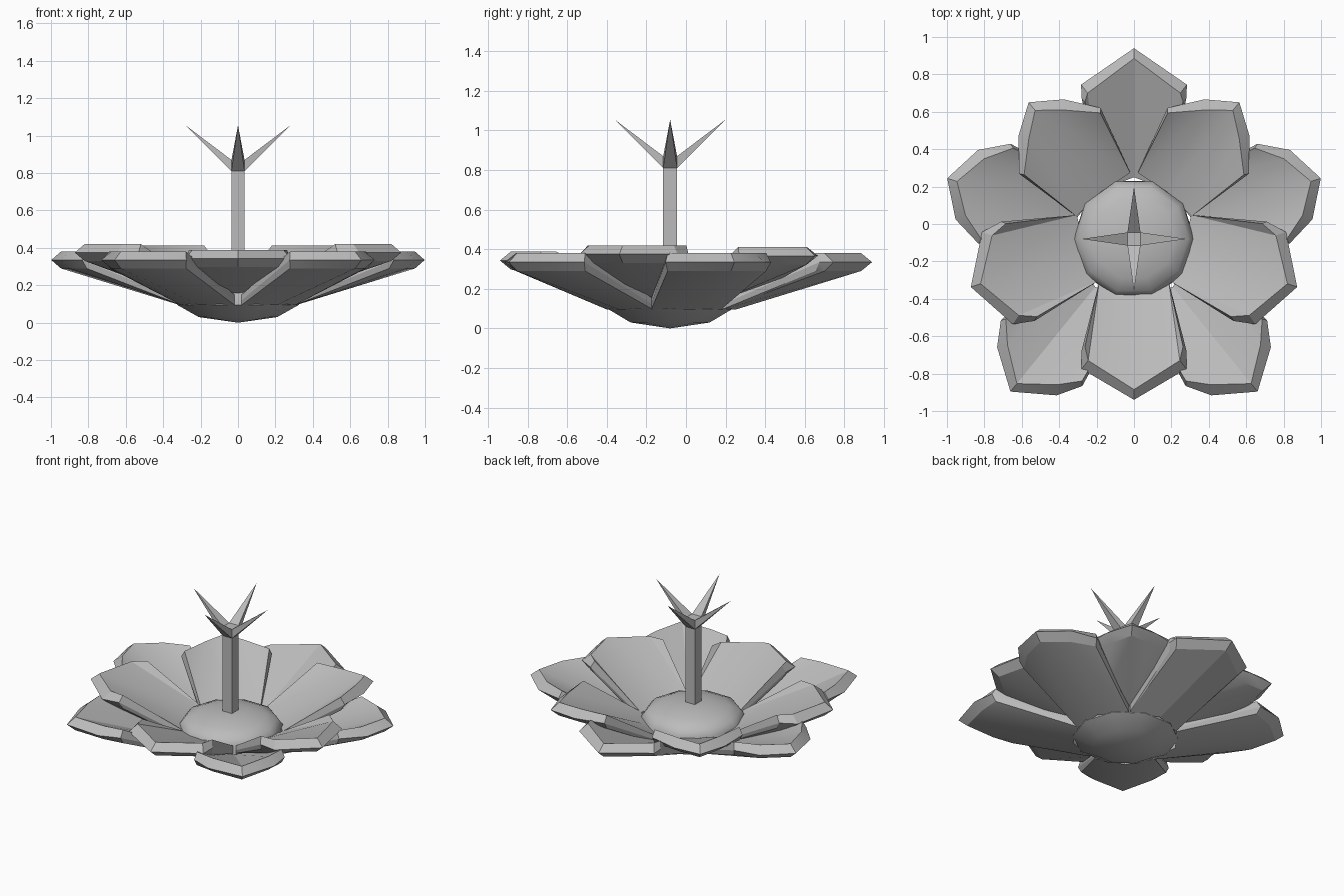
import bpy, bmesh
from math import sin, cos, pi, radians

if "Cube" in bpy.data.objects:
    bpy.data.objects.remove(bpy.data.objects["Cube"])

grey = bpy.data.materials.new("plain grey")
grey.use_nodes = True
grey.diffuse_color = (0.5, 0.5, 0.5, 1)
grey.node_tree.nodes["Principled BSDF"].inputs["Base Color"].default_value = (0.5, 0.5, 0.5, 1)

CENTRE_Y = -0.08


def finish(bm, name, smooth_angle=None):
    bmesh.ops.recalc_face_normals(bm, faces=bm.faces)
    mesh = bpy.data.meshes.new(name)
    bm.to_mesh(mesh)
    bm.free()
    mesh.materials.append(grey)
    obj = bpy.data.objects.new(name, mesh)
    bpy.context.collection.objects.link(obj)
    if smooth_angle:
        bpy.ops.object.select_all(action='DESELECT')
        obj.select_set(True)
        bpy.context.view_layer.objects.active = obj
        bpy.ops.object.shade_smooth_by_angle(angle=radians(smooth_angle))


def outline(side, corner, tip, base_mid):
    """Closed petal outline as (distance from centre, sideways) pairs."""
    half = [(0.26, 0.185), side, corner]
    return ([(base_mid, 0)] + half + [(tip, 0)]
            + [(r, -w) for r, w in reversed(half)])


def petal(name, angle, cy, reach, corner, base_mid, base_zs, rim_zs):
    """Rising wedge with a bevelled lip around its pointed outer end."""
    back, width = corner
    full = outline((reach - 0.265, 0.28), (reach - back, width), reach, base_mid)
    inset = outline((reach - 0.285, 0.262), (reach - back - 0.045, width - 0.035),
                    reach - 0.055, base_mid)
    a = radians(angle)
    bm = bmesh.new()
    rings = []
    for shape, zb, zr in zip((inset, full, inset), base_zs, rim_zs):
        rings.append([bm.verts.new((r * cos(a) - w * sin(a),
                                    r * sin(a) + w * cos(a) + cy,
                                    zb if i in (0, 1, 7) else zr))
                      for i, (r, w) in enumerate(shape)])
    # Walls and lip
    for low, high in zip(rings, rings[1:]):
        for i in range(8):
            j = (i + 1) % 8
            bm.faces.new((low[i], low[j], high[j], high[i]))
    # Underside and upper surface, folded along the spine
    for ring in (rings[0], rings[2]):
        for face in ((0, 1, 3, 4), (1, 2, 3), (4, 5, 7, 0), (5, 6, 7)):
            bm.faces.new([ring[i] for i in face])
    finish(bm, name, 20)


def petal_and_mirror(name, angle, *shape):
    if angle % 180 == 90:
        petal(name, angle, *shape)
    else:
        petal(name + "_left", angle, *shape)
        petal(name + "_right", 180 - angle, *shape)


# Lower layer: angle, reach, corner setback and half width
for name, angle, reach, corner in (
        ("lower_back_petal", 90, 1.02, (0.195, 0.283)),
        ("lower_side_petal", 18, 1.05, (0.11, 0.195)),
        ("lower_front_petal", -51, 1.05, (0.14, 0.205))):
    petal_and_mirror(name, angle, CENTRE_Y, reach, corner, 0.33,
                     (0.095, 0.12, 0.15), (0.29, 0.335, 0.38))

# Upper layer, staggered over the gaps: as above, plus the height of the lip
for name, angle, reach, corner, top in (
        ("upper_front_petal", -90, 0.895, (0.165, 0.28), 0.388),
        ("upper_side_petal", -18.5, 0.92, (0.15, 0.26), 0.42),
        ("upper_back_petal", 51, 0.895, (0.105, 0.155), 0.412)):
    petal_and_mirror(name, angle, -0.045, reach, corner, 0.28,
                     (0.14, 0.16, 0.19), (top - 0.09, top - 0.045, top))

# Rounded heart of the flower: shallow cup below, dome above
bm = bmesh.new()
profile = [(0, 0), (0.21, 0.03), (0.325, 0.095), (0.322, 0.2),
           (0.29, 0.242), (0.22, 0.272), (0.12, 0.293), (0, 0.3)]
points = [bm.verts.new((r, 0, z)) for r, z in profile]
edges = [bm.edges.new(pair) for pair in zip(points, points[1:])]
bmesh.ops.spin(bm, geom=points + edges, cent=(0, 0, 0), axis=(0, 0, 1),
               angle=2 * pi, steps=10)
bmesh.ops.remove_doubles(bm, verts=bm.verts, dist=0.0005)
bmesh.ops.translate(bm, verts=bm.verts, vec=(0, CENTRE_Y, 0))
finish(bm, "flower_heart", 60)

# Square stem
HALF, STEM_TOP, CROWN_TOP = 0.035, 0.81, 0.87
bm = bmesh.new()
bmesh.ops.create_cube(bm, size=1)
for v in bm.verts:
    v.co = (2 * HALF * v.co.x, 2 * HALF * v.co.y + CENTRE_Y,
            STEM_TOP if v.co.z > 0 else 0.2)
finish(bm, "stem")

# Crown block whose four sides are drawn out into spikes
bm = bmesh.new()
bmesh.ops.create_cube(bm, size=1)
for v in bm.verts:
    v.co = (2 * HALF * v.co.x, 2 * HALF * v.co.y,
            CROWN_TOP if v.co.z > 0 else STEM_TOP)
bm.normal_update()
for face in [f for f in bm.faces if abs(f.normal.z) < 0.5]:
    direction = face.normal.copy()
    poke = bmesh.ops.poke(bm, faces=[face])
    poke["verts"][0].co = (0.28 * direction.x, 0.28 * direction.y, 1.055)
bmesh.ops.translate(bm, verts=bm.verts, vec=(0, CENTRE_Y, 0))
finish(bm, "spiked_crown")
